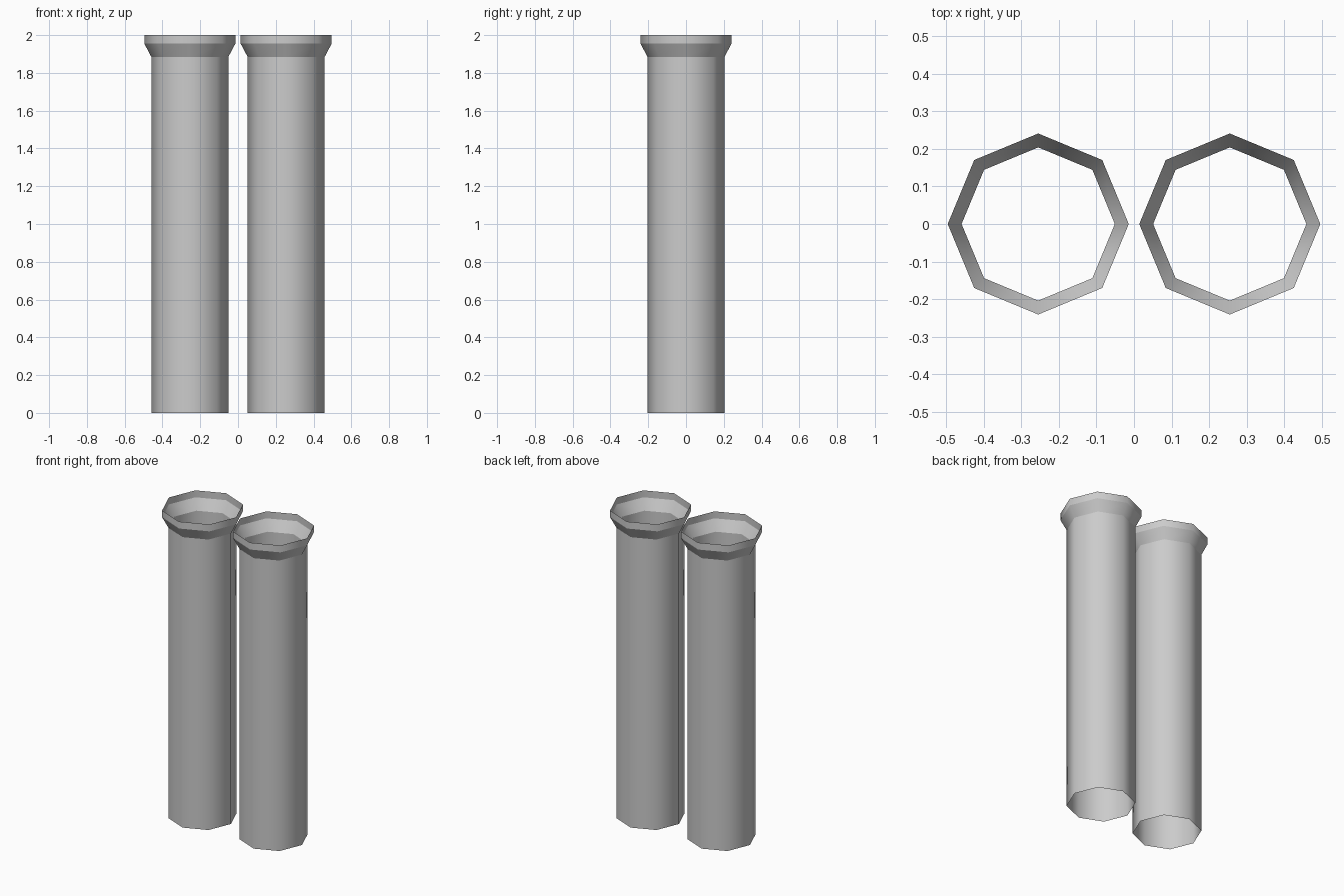
import bpy, bmesh, math

cube = bpy.data.objects.get("Cube")
if cube:
    bpy.data.objects.remove(cube)

SIDES = 8
# radius and height of each ring, bottom to top
PROFILE = [(0.204, 0.0), (0.204, 1.885), (0.241, 1.955), (0.241, 2.0)]

grey = bpy.data.materials.new("plain grey")
grey.use_nodes = True
colour = (0.6, 0.6, 0.6, 1)
grey.diffuse_color = colour
grey.node_tree.nodes["Principled BSDF"].inputs["Base Color"].default_value = colour


def make_tube(name, x):
    """Open octagonal pipe with a flared collar."""
    bm = bmesh.new()
    rings = []
    for radius, z in PROFILE:
        angles = [math.tau * i / SIDES for i in range(SIDES)]
        rings.append([bm.verts.new((radius * math.cos(a), radius * math.sin(a), z)) for a in angles])
    for low, high in zip(rings, rings[1:]):
        for i in range(SIDES):
            j = (i + 1) % SIDES
            bm.faces.new((low[i], low[j], high[j], high[i])).smooth = True
    # crisp breaks between shaft, flare and rim
    for e in bm.edges:
        if abs(e.verts[0].co.z - e.verts[1].co.z) < 1e-5:
            e.smooth = False
    mesh = bpy.data.meshes.new(name)
    bm.to_mesh(mesh)
    bm.free()
    mesh.materials.append(grey)
    tube = bpy.data.objects.new(name, mesh)
    tube.location.x = x
    bpy.context.collection.objects.link(tube)


make_tube("left_tube", 0.255)
make_tube("right_tube", -0.255)
